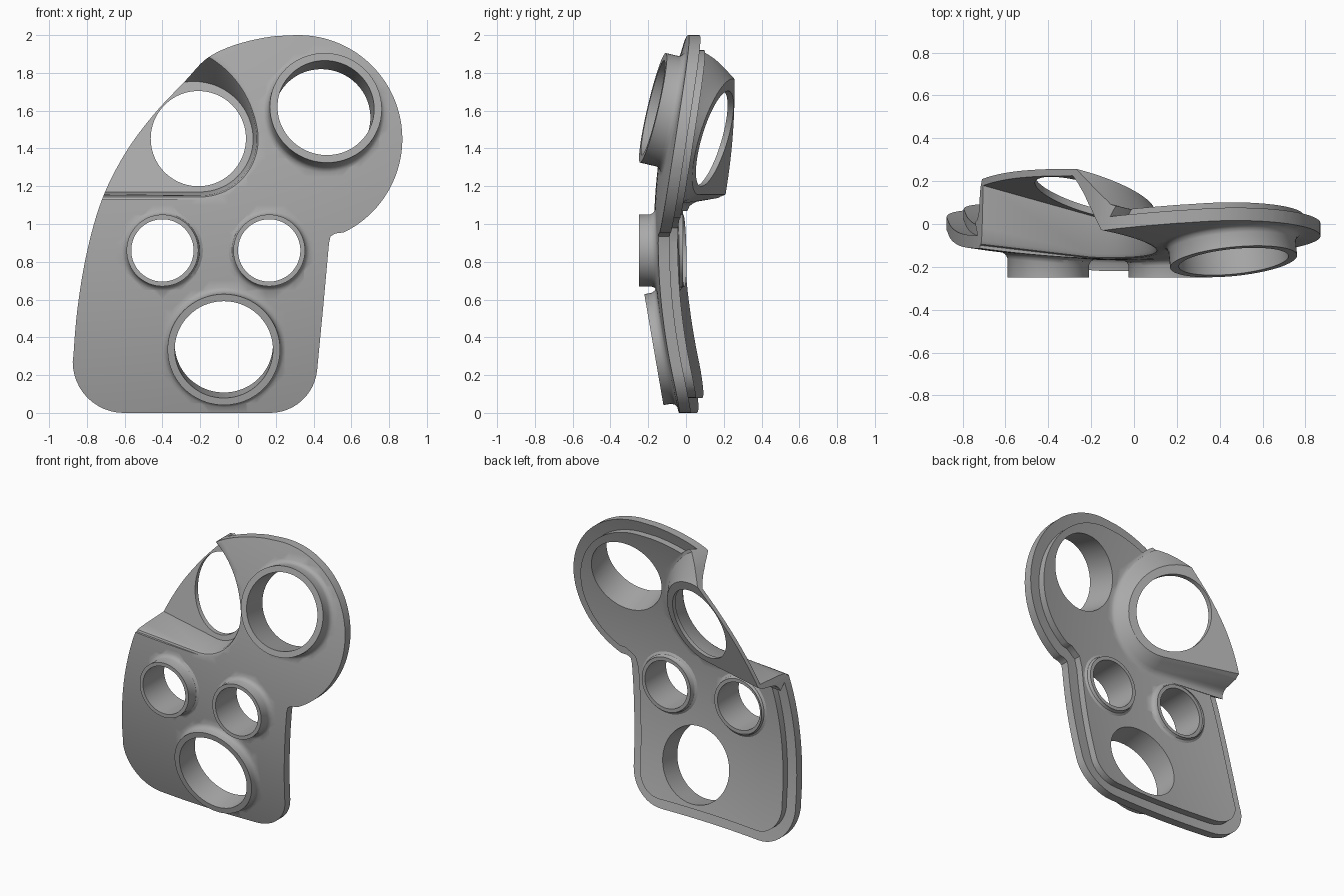
import bpy, bmesh
from math import sin, cos, pi, radians
from mathutils import Vector

cube = bpy.data.objects.get("Cube")
if cube:
    bpy.data.objects.remove(cube)

FLANGE = 0.06
PAD = 0.11


def front(x, z):
    """Depth of the doubly curved front skin."""
    return -0.17 + 0.098 * x * x + 0.151 * (z - 0.935) ** 2


def back(x, z):
    return front(x, z) + PAD


def finish(name, bm):
    bmesh.ops.recalc_face_normals(bm, faces=bm.faces)
    mesh = bpy.data.meshes.new(name)
    bm.to_mesh(mesh)
    bm.free()
    ob = bpy.data.objects.new(name, mesh)
    bpy.context.collection.objects.link(ob)
    return ob


def loft(name, rings):
    """Capped solid through equal-length rings."""
    bm = bmesh.new()
    rows = [[bm.verts.new(p) for p in ring] for ring in rings]
    n = len(rows[0])
    for a, b in zip(rows, rows[1:]):
        for i in range(n):
            j = (i + 1) % n
            bm.faces.new((a[i], a[j], b[j], b[i]))
    bm.faces.new(rows[0])
    bm.faces.new(rows[-1])
    return finish(name, bm)


def combine(ob, tool, op):
    """Apply a boolean and drop the tool."""
    bpy.context.view_layer.objects.active = ob
    mod = ob.modifiers.new(tool.name, 'BOOLEAN')
    mod.operation = op
    mod.solver = 'EXACT'
    mod.object = tool
    bpy.ops.object.modifier_apply(modifier=mod.name)
    bpy.data.objects.remove(tool)


def arc(cx, cz, r, a0, a1, n):
    return [(cx + r * cos(radians(a0 + (a1 - a0) * i / n)),
             cz + r * sin(radians(a0 + (a1 - a0) * i / n))) for i in range(n + 1)]


def spline(pts, n=6):
    """Catmull-Rom through pts, without the first and last guide points."""
    v = [Vector(p) for p in pts]
    out = []
    for p0, p1, p2, p3 in zip(v, v[1:], v[2:], v[3:]):
        for i in range(n):
            t = i / n
            q = p1 * 2 + (p2 - p0) * t + (p0 * 2 - p1 * 5 + p2 * 4 - p3) * t * t \
                + (p1 * 3 - p0 - p2 * 3 + p3) * t ** 3
            out.append(tuple(q / 2))
    return out


# Outline of the plate, counter-clockwise
outline = arc(0.17, 0.25, 0.25, -90, -6, 12)
outline += [(0.45, 0.55), (0.482, 0.90), (0.49, 0.935), (0.515, 0.95)]
outline += arc(0.32, 1.45, 0.55, -64, 92, 48)
outline += spline([(0.4, 2.0), (0.2, 1.995), (0.0, 1.953), (-0.16, 1.88), (-0.28, 1.757),
                   (-0.45, 1.575), (-0.6, 1.37), (-0.72, 1.13), (-0.8, 0.85),
                   (-0.85, 0.55), (-0.873, 0.27), (-0.875, 0.1)])
outline += arc(-0.605, 0.27, 0.27, 180, 270, 12)


def prism(name, d):
    """Straight prism through the outline, moved inwards by d."""
    pts = []
    for i, p in enumerate(outline):
        t = (Vector(outline[(i + 1) % len(outline)]) - Vector(outline[i - 1])).normalized()
        pts.append((p[0] - t.y * d, p[1] + t.x * d))
    return loft(name, [[(x, y, z) for x, z in pts] for y in (-0.6, 0.6)])


# Curved slab, larger than the outline
def slab(name, near, far):
    bm = bmesh.new()
    nx, nz = 44, 48
    layers = []
    for dy in (near, far):
        layers.append([[bm.verts.new((x, front(x, z) + dy, z))
                        for x in [-1.1 + 2.2 * i / nx for i in range(nx + 1)]]
                       for z in [-0.2 + 2.4 * j / nz for j in range(nz + 1)]])
    for g in layers:
        for j in range(nz):
            for i in range(nx):
                bm.faces.new((g[j][i], g[j][i + 1], g[j + 1][i + 1], g[j + 1][i]))
    a, b = layers
    for j in (0, nz):
        for i in range(nx):
            bm.faces.new((a[j][i], a[j][i + 1], b[j][i + 1], b[j][i]))
    for i in (0, nx):
        for j in range(nz):
            bm.faces.new((a[j][i], a[j + 1][i], b[j + 1][i], b[j][i]))
    return finish(name, bm)


def disc(c, n, r, h, seg=64):
    u = Vector((1, 0, 0))
    u = (u - n * u.dot(n)).normalized()
    v = n.cross(u)
    return [c + u * r * cos(2 * pi * k / seg) + v * r * sin(2 * pi * k / seg) - n * h
            for k in range(seg)]


# Collar around a hole, with a fillet that follows the skin
def collar(name, c, n, r, skin):
    def ring(rad, sink):
        out = []
        for p in disc(c, n, rad, 0):
            q = p.copy()
            for _ in range(5):
                q -= n * ((q.y - skin(q.x, q.z)) / n.y)
            out.append(q - n * sink)
        return out
    return loft(name, [disc(c, n, r, 0), ring(r, -0.027), ring(r + 0.008, -0.01),
                       ring(r + 0.027, 0.002), ring(r - 0.02, 0.02)])


def drill(name, c, n, r):
    return loft(name, [disc(c, n, r, -0.3, 96), disc(c, n, r, 0.5, 96)])


# Pocket pushed out of the back; rim on the skin, floor on a tilted plane
def pocket_ring(t, off, dy, flat=None):
    pts = []
    for a in range(-90, 131, 5):
        g = (max(a - 10, 0) / 75) ** 2
        rim, floor = 0.297 + 0.133 * g, 0.28 + 0.02 * g
        r = rim + (floor - rim) * t + off
        pts.append((-0.2 + r * cos(radians(a)), 1.45 + r * sin(radians(a))))
    pts.append((-1.0, pts[-1][1]))
    pts.append((-1.0, pts[0][1]))
    out = []
    for x, z in pts:
        plane = -0.325 - 0.28 * x + 0.28 * z
        y = front(x, z) * (1 - t) + plane * t + dy
        out.append((x, y if flat is None else flat, z))
    return out


body = slab("curved_panel", 0, FLANGE)

# Thicker pad on the back, stepped in from the edge
pad = slab("back_pad", 0.02, PAD)
combine(pad, prism("pad_trim", 0.08), 'INTERSECT')

add, cut = [pad], []
add.append(loft("pocket_shell", [pocket_ring(0, 0.04, 0.03), pocket_ring(0, 0.085, 0.107),
                                 pocket_ring(0, 0.06, 0.117), pocket_ring(0, 0.045, 0.135),
                                 pocket_ring(0.88, 0.03, 0.012), pocket_ring(1, 0.014, 0.012)]))
cut.append(loft("pocket_hollow", [pocket_ring(0, 0.022, 0, -0.5), pocket_ring(0, 0.022, 0),
                                  pocket_ring(0, 0.01, 0.005), pocket_ring(0, 0.002, 0.02),
                                  pocket_ring(1, 0, -0.02)]))
cut.append(drill("pocket_hole", Vector((-0.21, 0.1, 1.452)), Vector((0, -1, 0)), 0.252))

# Large collars, square to the skin
for name, x, y, z, sx, sz, r_out, r_in in (
        ("upper", 0.465, -0.175, 1.615, 0.1, 0.235, 0.298, 0.257),
        ("lower", -0.075, -0.17, 0.335, 0, -0.172, 0.298, 0.26)):
    n = Vector((sx, -1, sz)).normalized()
    c = Vector((x, y, z))
    add.append(collar(name + "_collar", c, n, r_out, front))
    cut.append(drill(name + "_hole", c, n, r_in))

# Small collars, on both sides of the panel
for name, x in (("right", -0.4), ("left", 0.165)):
    n = Vector((0, -1, 0))
    c = Vector((x, -0.25, 0.86))
    add.append(collar(name + "_front_collar", c, n, 0.19, front))
    add.append(collar(name + "_back_collar", Vector((x, -0.015, 0.86)), -n, 0.19, back))
    cut.append(drill(name + "_hole", c, n, 0.165))

# Join, trim to the outline, then cut the openings
for tool in add:
    combine(body, tool, 'UNION')
combine(body, prism("outline_trim", 0), 'INTERSECT')
for tool in cut:
    combine(body, tool, 'DIFFERENCE')

# Plain grey finish
grey = bpy.data.materials.new("plain_grey")
grey.use_nodes = True
colour = (0.4, 0.4, 0.4, 1)
grey.diffuse_color = colour
grey.node_tree.nodes["Principled BSDF"].inputs["Base Color"].default_value = colour
body.data.materials.clear()
body.data.materials.append(grey)
for p in body.data.polygons:
    p.material_index = 0

bpy.ops.object.select_all(action='DESELECT')
body.select_set(True)
bpy.ops.object.shade_smooth_by_angle(angle=radians(32))
